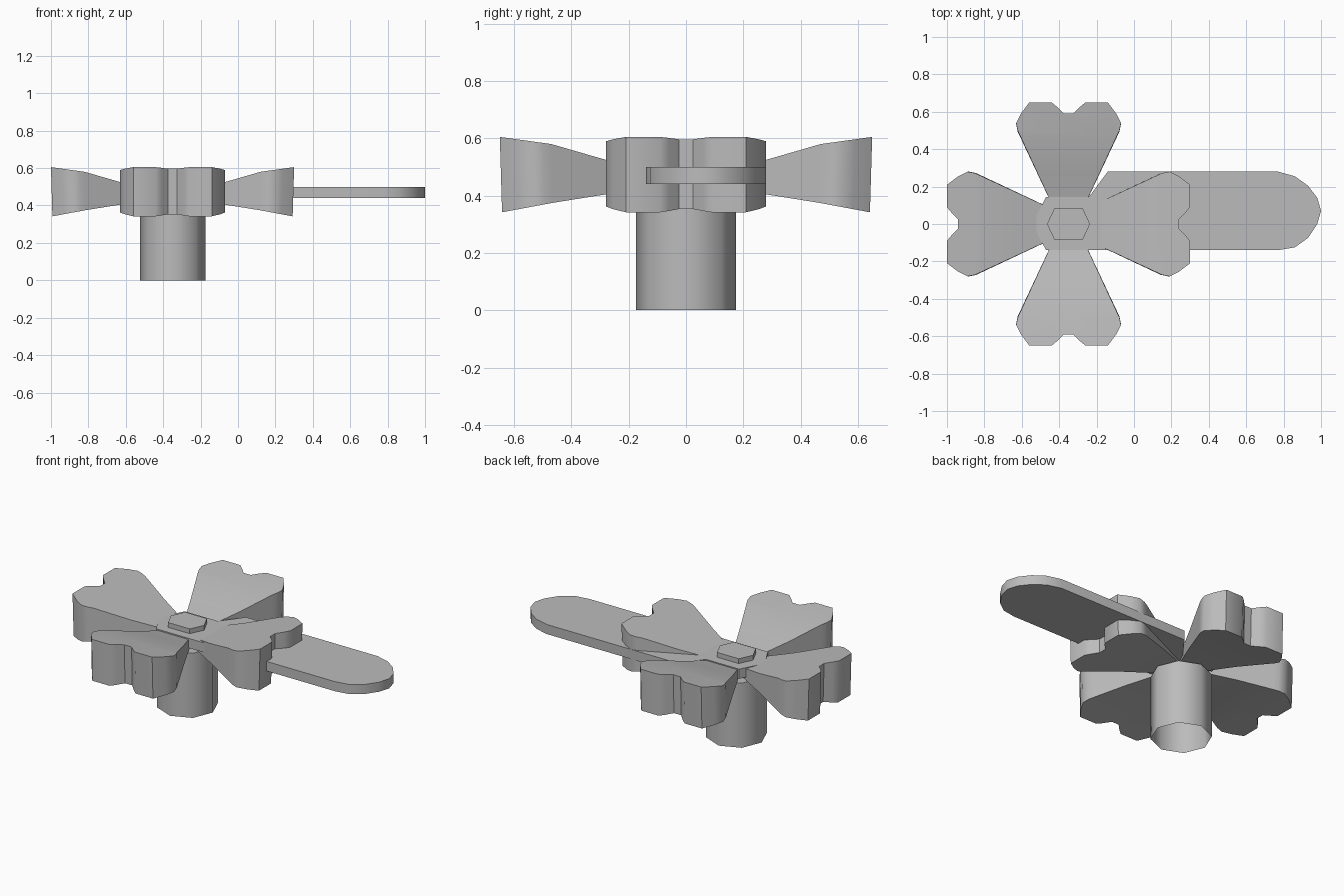
import bpy, bmesh, math
from mathutils import Matrix, Vector

if "Cube" in bpy.data.objects:
    bpy.data.objects.remove(bpy.data.objects["Cube"], do_unlink=True)

GREY = (0.5, 0.5, 0.5, 1)
mat = bpy.data.materials.new("plain grey")
mat.use_nodes = True
mat.diffuse_color = GREY
mat.node_tree.nodes["Principled BSDF"].inputs["Base Color"].default_value = GREY

HUB = Vector((-0.35, 0, 0))  # axis of the wheel


def finish(bm, name, angle=40):
    bmesh.ops.recalc_face_normals(bm, faces=bm.faces)
    mesh = bpy.data.meshes.new(name)
    bm.to_mesh(mesh)
    bm.free()
    mesh.materials.append(mat)
    obj = bpy.data.objects.new(name, mesh)
    bpy.context.collection.objects.link(obj)
    bpy.ops.object.select_all(action="DESELECT")
    obj.select_set(True)
    bpy.context.view_layer.objects.active = obj
    bpy.ops.object.shade_smooth_by_angle(angle=math.radians(angle))
    return obj


def slab(outline, z0, z1):
    """Extrude a flat outline from z0 up to z1."""
    bm = bmesh.new()
    face = bm.faces.new([bm.verts.new((x, y, z0)) for x, y in outline])
    new = bmesh.ops.extrude_face_region(bm, geom=[face])["geom"]
    for v in new:
        if isinstance(v, bmesh.types.BMVert):
            v.co.z = z1
    return bm


def interp(knots, u):
    for (a, za), (b, zb) in zip(knots, knots[1:]):
        if u <= b:
            return za + (zb - za) * (u - a) / (b - a)
    return knots[-1][1]


# Heart-shaped petals that thicken towards the tip
HALF = [(0, 0.04), (0.5, 0.272), (0.54, 0.28), (0.59, 0.255), (0.65, 0.21),
        (0.65, 0.09), (0.625, 0.06), (0.59, 0.025)]
TOP = [(0, 0.46), (0.28, 0.525), (0.47, 0.58), (0.65, 0.605)]
BOTTOM = [(0, 0.435), (0.28, 0.405), (0.47, 0.375), (0.65, 0.342)]


def petal(name, turn):
    bm = slab(HALF + [(u, -v) for u, v in reversed(HALF)], 0, 1)
    for u, _ in TOP[1:-1]:
        bmesh.ops.bisect_plane(bm, geom=bm.verts[:] + bm.edges[:] + bm.faces[:],
                               plane_co=(u, 0, 0), plane_no=(1, 0, 0))
    for v in bm.verts:
        upper = v.co.z > 0.5
        v.co.z = interp(TOP if upper else BOTTOM, v.co.x)
        if not upper:
            v.co.x *= 0.988
    bm.transform(Matrix.Translation(HUB) @ Matrix.Rotation(turn, 4, "Z"))
    finish(bm, name)


for i, side in enumerate(("left", "back", "right", "front")):
    petal(side + "_petal", i * math.pi / 2)

# Flat lever that also forms the hub plate
lever = [(-0.47, -0.14), (0.77, -0.14), (0.86, -0.125), (0.93, -0.075),
         (0.98, 0), (1, 0.07), (0.98, 0.14), (0.93, 0.205), (0.86, 0.255),
         (0.77, 0.28), (-0.14, 0.28), (-0.2, 0.2), (-0.24, 0.145),
         (-0.47, 0.145), (-0.545, 0)]
finish(slab(lever, 0.44, 0.5), "lever")

# Hexagonal nut on the hub
nut = [(-0.465, 0), (-0.425, -0.085), (-0.275, -0.085),
       (-0.235, 0), (-0.275, 0.085), (-0.425, 0.085)]
finish(slab(nut, 0.49, 0.53), "nut", 20)


def octagon(r):
    return [(HUB.x + r * math.cos(k * math.pi / 4), r * math.sin(k * math.pi / 4))
            for k in range(8)]


# Stem, open at the foot, with a narrow neck to the hub
bm = slab(octagon(0.175), 0, 0.405)
foot = [f for f in bm.faces if all(v.co.z < 0.01 for v in f.verts)]
bmesh.ops.delete(bm, geom=foot, context="FACES_ONLY")
finish(bm, "stem", 50)
finish(slab(octagon(0.08), 0.4, 0.445), "neck", 50)
